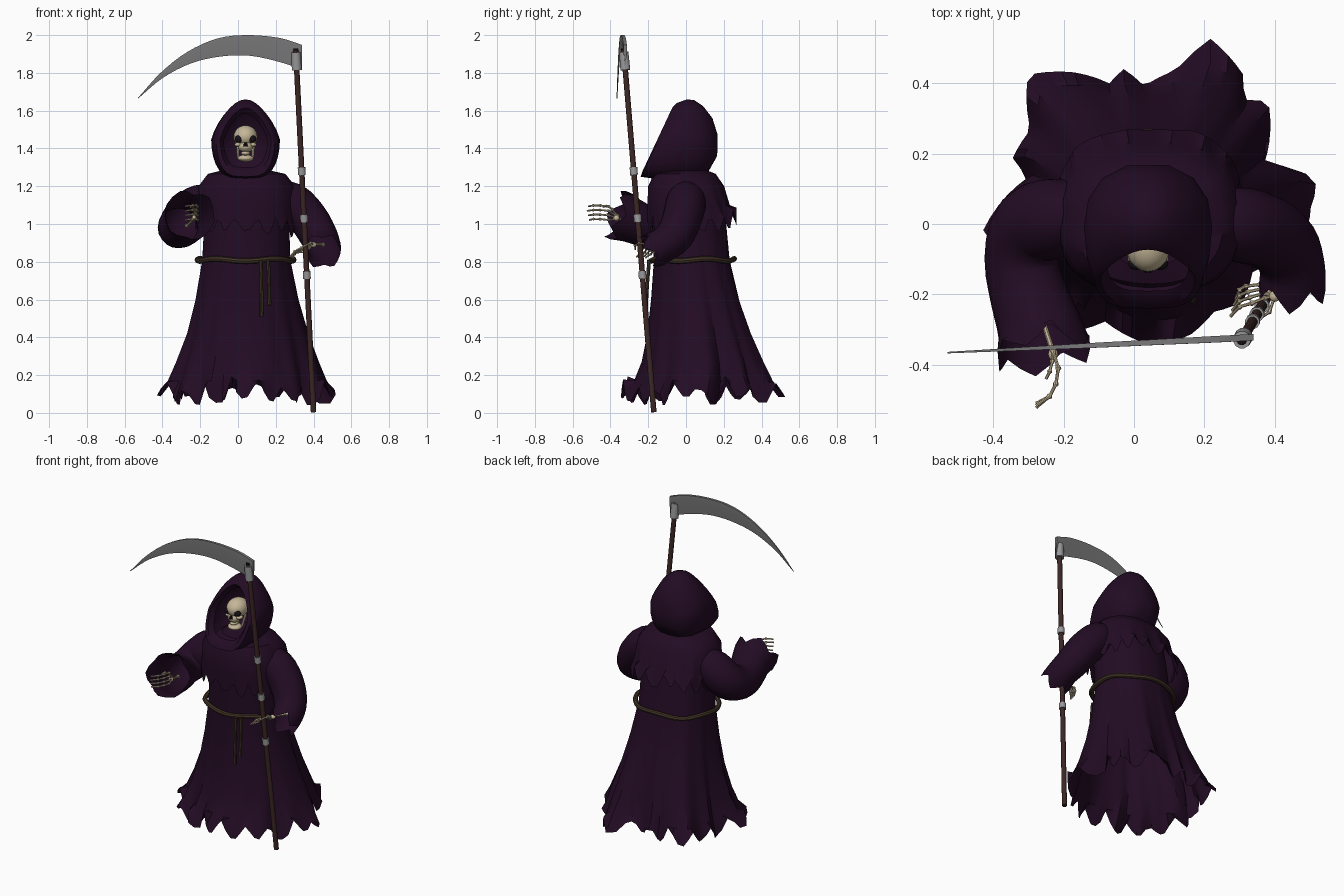
import bpy, bmesh, math, random
from mathutils import Vector, Matrix

if "Cube" in bpy.data.objects:
    bpy.data.objects.remove(bpy.data.objects["Cube"])

random.seed(4)


def material(name, rgb):
    m = bpy.data.materials.new(name)
    m.diffuse_color = (*rgb, 1)
    m.use_nodes = True
    m.node_tree.nodes["Principled BSDF"].inputs["Base Color"].default_value = m.diffuse_color
    return m


CLOTH = material("dark plum cloth", (0.0165, 0.0035, 0.0175))
BONE = material("aged bone", (0.56, 0.47, 0.31))
DARK = material("black hollow", (0.008, 0.005, 0.007))
WOOD = material("dark wood", (0.045, 0.02, 0.018))
STEEL = material("blade steel", (0.2, 0.195, 0.2))
BAND = material("pale steel", (0.32, 0.32, 0.33))
ROPE = material("brown rope", (0.055, 0.034, 0.02))


def finish(name, bm, mat, angle=40):
    bmesh.ops.recalc_face_normals(bm, faces=bm.faces)
    me = bpy.data.meshes.new(name)
    bm.to_mesh(me)
    bm.free()
    me.materials.append(mat)
    ob = bpy.data.objects.new(name, me)
    bpy.context.collection.objects.link(ob)
    bpy.ops.object.select_all(action='DESELECT')
    ob.select_set(True)
    bpy.context.view_layer.objects.active = ob
    bpy.ops.object.shade_smooth_by_angle(angle=math.radians(angle))
    return ob


def skin(name, rings, mat, cap_start=False, cap_end=False, loop=False, angle=40):
    """Bridge a list of equal closed rings."""
    bm = bmesh.new()
    rows = [[bm.verts.new(p) for p in r] for r in rings]
    n = len(rows[0])
    for a, b in zip(rows, rows[1:] + (rows[:1] if loop else [])):
        for i in range(n):
            j = (i + 1) % n
            bm.faces.new((a[i], a[j], b[j], b[i]))
    if cap_start:
        bm.faces.new(rows[0])
    if cap_end:
        bm.faces.new(rows[-1])
    return finish(name, bm, mat, angle)


def smooth(pts, k=3):
    """Catmull-Rom refinement of points of any size."""
    p = [Vector(q) for q in pts]
    p = [2 * p[0] - p[1]] + p + [2 * p[-1] - p[-2]]
    out = []
    for a, b, c, d in zip(p, p[1:], p[2:], p[3:]):
        for s in range(k):
            t = s / k
            out.append(0.5 * (2 * b + (c - a) * t + (2 * a - 5 * b + 4 * c - d) * t * t
                              + (3 * b - a - 3 * c + d) * t ** 3))
    return out + [p[-2]]


def teeth(n, period, depth):
    """Ragged hem offsets, lowest at each tip."""
    out = []
    for i in range(n):
        if i % period == 0:
            low = random.uniform(0, depth * 0.35)
        tri = abs(i % period / period * 2 - 1)
        out.append(low + tri * depth * random.uniform(0.6, 1))
    return out


def tube(name, pts, mat, n=8, caps=True, ragged=None):
    """Sweep a circle along (x, y, z, radius) points."""
    c = [Vector(p[:3]) for p in pts]
    rings, prev, nrm = [], None, None
    for i, p in enumerate(pts):
        t = (c[min(i + 1, len(c) - 1)] - c[max(i - 1, 0)]).normalized()
        nrm = t.orthogonal().normalized() if prev is None else prev.rotation_difference(t) @ nrm
        prev, bi = t, t.cross(nrm)
        rings.append([c[i] + p[3] * (nrm * math.cos(a) + bi * math.sin(a))
                      for a in (2 * math.pi * k / n for k in range(n))])
    if ragged:
        rings[-1] = [v + t * (0.05 - h) for v, h in zip(rings[-1], ragged)]
    return skin(name, rings, mat, caps, caps)


# Plan of the deep skirt folds: angle in degrees, radius
FOLDS = [(-7, .47), (6, .485), (16, .35), (38, .44), (45, .39), (52, .445), (68, .487), (77, .37), (91, .315),
         (100, .37), (108, .34), (120, .41), (134, .484), (150, .38), (164, .395), (171, .34), (193, .48),
         (205, .41), (218, .45), (230, .38), (244, .43), (252, .38), (272, .43), (287, .42), (300, .385),
         (312, .41), (325, .37), (338, .45), (353, .47)]


def fold(a):
    d = math.degrees(a)
    for (a0, r0), (a1, r1) in zip(FOLDS, FOLDS[1:]):
        if a0 <= d <= a1:
            return (r0 + (r1 - r0) * (d - a0) / (a1 - a0)) / .43 - 1
    return 0.09


def oval(z, xl, xr, yf, yb, n, amp=0.0, lift=None, power=1.0):
    """Horizontal cloth ring with folds and an optional ragged lift."""
    ring = []
    for i in range(n):
        a = 2 * math.pi * i / n
        s = 1 + amp * fold(a)
        f = [math.copysign(abs(v) ** power, v) * s for v in (math.cos(a), math.sin(a))]
        ring.append(((xl + xr) / 2 + (xr - xl) / 2 * f[0], (yf + yb) / 2 + (yb - yf) / 2 * f[1],
                     z + (lift[i] if lift else 0)))
    return ring


# Robe: folded skirt and torso with ragged hem
N = 90
robe = [(1.25, -.13, .22, -.14, .13, 0), (1.18, -.17, .26, -.18, .18, 0), (1.0, -.18, .27, -.18, .215, .05),
        (.81, -.19, .275, -.17, .235, .08), (.6, -.225, .315, -.185, .29, .18), (.42, -.265, .36, -.205, .35, .35),
        (.27, -.315, .405, -.235, .41, .55), (.17, -.35, .435, -.275, .45, .75)]
rings = [oval(*r[:5], N, r[5], power=.92) for r in robe]
rings.append(oval(.02, -.395, .465, -.345, .505, N, 1, teeth(N, 5, .14)))
skin("robe", rings, CLOTH, angle=30)

# Shoulder cape with ragged edge
cape = [(1.285, -.08, .16, -.12, .11), (1.265, -.16, .25, -.17, .16), (1.2, -.21, .3, -.2, .205),
        (1.1, -.22, .31, -.205, .235)]
rings = [oval(*r, N, .06, power=.85) for r in cape]
lift = [h + .05 * max(0, math.sin(2 * math.pi * i / N)) for i, h in enumerate(teeth(N, 5, .11))]
rings.append(oval(.915, -.225, .315, -.205, .275, N, .12, lift, .8))
skin("shoulder_cape", rings, CLOTH)

# Hood: teardrop rings from the inner lip, over the rim, to the back
hood = [(.115, 1.585, 1.30, -.045, -.19), (.135, 1.615, 1.28, -.073, -.23),
        (.155, 1.64, 1.25, -.05, -.24), (.175, 1.66, 1.24, .005, -.17), (.182, 1.655, 1.24, .045, -.06),
        (.17, 1.625, 1.25, .09, .05), (.13, 1.56, 1.28, .14, .12), (.06, 1.47, 1.36, .168, .165)]
rings = []
for w, zt, zb, yt, yb in hood:
    ring = []
    for k in range(28):
        a = 2 * math.pi * k / 28
        co, si = math.cos(a), math.sin(a)
        x = w * math.copysign(abs(si) ** (1 if co > 0 else .55), si) * (1 - .3 * max(co, 0))
        ring.append((.04 + x, yb + (yt - yb) * (1 + co) / 2, zb + (zt - zb) * (1 + co) / 2))
    rings.append(ring)
skin("hood", rings, CLOTH, False, True, angle=50)

# Wide sleeves with ragged cuffs
sleeves = {
    "right_sleeve": [(-.12, .02, 1.15, .07), (-.21, .02, 1.1, .11), (-.29, -.01, 1.02, .115),
                     (-.32, -.1, .98, .105), (-.30, -.2, .985, .11), (-.27, -.29, 1.02, .12),
                     (-.257, -.355, 1.045, .135)],
    "left_sleeve": [(.18, .0, 1.16, .07), (.28, .0, 1.12, .105), (.37, -.02, 1.03, .105), (.425, -.06, .94, .1),
                    (.45, -.12, .89, .093), (.45, -.175, .86, .095)]}
for name, pts in sleeves.items():
    tube(name, smooth(pts), CLOTH, 20, False, teeth(20, 4, .07))

# Rope belt and hanging ends
belt = oval(.81, -.215, .295, -.185, .255, 40, power=.92)
rings = []
for i, p in enumerate(belt):
    out = Vector((p[0] - .04, p[1] - .03, 0)).normalized()
    mid = Vector(p) + Vector((0, 0, .006 * math.sin(2 * math.pi * i * 5 / 40)))
    rings.append([mid + .015 * (out * math.cos(a) + Vector((0, 0, math.sin(a))))
                  for a in (math.pi * k / 4 for k in range(8))])
skin("rope_belt", rings, ROPE, loop=True)
for name, x, end in (("rope_end_long", .12, .51), ("rope_end_short", .16, .57)):
    tube(name, [(x, -.195, .81, .01), (x + .004, -.205, .68, .009), (x + .006, -.216, end, .011)], ROPE)


def ball(name, loc, scale, mat):
    bm = bmesh.new()
    bmesh.ops.create_uvsphere(bm, u_segments=20, v_segments=14, radius=1,
                              matrix=Matrix.Translation(loc) @ Matrix.Diagonal((*scale, 1)))
    return finish(name, bm, mat, 60)


# Skull
ball("cranium", (.04, -.06, 1.462), (.064, .076, .06), BONE)
ball("upper_jaw", (.04, -.09, 1.41), (.04, .046, .032), BONE)
ball("teeth_row", (.04, -.092, 1.375), (.024, .036, .014), BONE)
ball("lower_jaw", (.04, -.09, 1.348), (.043, .042, .019), BONE)
for side, s in (("right", -1), ("left", 1)):
    ball(side + "_eye_socket", (.04 + s * .034, -.113, 1.45), (.023, .018, .02), DARK)
    ball(side + "_cheekbone", (.04 + s * .038, -.095, 1.42), (.02, .025, .012), BONE)
    tube(side + "_jaw_branch", [(.04 + s * .038, -.07, 1.35, .007), (.04 + s * .042, -.035, 1.42, .008)], BONE)
    tube(side + "_nose_hollow", [(.04 + s * .006, -.131, 1.41, .008), (.04 + s * .003, -.13, 1.432, .004)], DARK)


def bone_chain(name, pts, r):
    """Linked bones that swell at each joint."""
    out = []
    for a, b in zip(pts, pts[1:]):
        a, b = Vector(a), Vector(b)
        out += [(*a.lerp(b, t), r * k) for t, k in ((0, 1), (.2, .55), (.8, .55))]
    out.append((*pts[-1], r * .6))
    tube(name, out, BONE, 7)


# Open hand, fingers fanned one above the other
bone_chain("right_forearm_bone", [(-.27, -.24, .99), (-.235, -.35, 1.025)], .013)
ball("right_wrist", (-.23, -.37, 1.032), (.014, .018, .016), BONE)
for i in range(4):
    z = 1.022 + .024 * i
    bone_chain(f"right_finger_{i + 1}", [(-.23, -.36, 1.025 + .006 * i), (-.215, -.41, z), (-.222, -.455, z + .004),
                                         (-.24, -.49, z + .004), (-.278, -.522 + .006 * abs(i - 2), z)], .0085)
bone_chain("right_thumb", [(-.23, -.365, 1.04), (-.232, -.39, 1.08), (-.24, -.42, 1.095), (-.25, -.44, 1.09)], .008)

# Scythe: shaft, bands, socket, blade
foot, head = Vector((.4, -.17, 0)), Vector((.306, -.33, 1.92))


def along(z, r):
    return (*foot.lerp(head, z / 1.92), r)


tube("scythe_shaft", [along(.004, .015), along(1.92, .015)], WOOD, 12)
for i, z in enumerate((.73, 1.03, 1.28)):
    tube(f"shaft_band_{i + 1}", [along(z - .02, .021), along(z + .02, .021)], BAND, 12)
tube("blade_socket", [along(1.815, .027), along(1.91, .025)], BAND, 12)
tube("socket_cap", [along(1.91, .014), along(1.93, .012)], DARK, 8)
edges = [(.34, 1.948, .34, 1.815), (.22, 1.985, .24, 1.852), (.05, 2.0, .07, 1.89), (-.11, 1.982, -.09, 1.887),
         (-.27, 1.91, -.25, 1.85), (-.41, 1.8, -.4, 1.772), (-.53, 1.667, -.529, 1.664)]
rings = []
for xt, zt, xb, zb in smooth(edges, 4):
    y = -.322 - (.34 - xt) * .05
    th = .002 + .007 * (zt - zb) / .13
    xm, zm = xt * .75 + xb * .25, zt * .75 + zb * .25
    rings.append([(xt, y - th, zt), (xm, y - th, zm), (xb, y, zb), (xm, y + th, zm), (xt, y + th, zt)])
skin("scythe_blade", rings, STEEL, True, True, angle=25)

# Gripping hand curled about the shaft
bone_chain("left_forearm_bone", [(.45, -.12, .89), (.405, -.2, .895)], .013)
ball("left_wrist", (.4, -.205, .89), (.016, .016, .014), BONE)
for i in range(4):
    d = .016 * i
    bone_chain(f"left_finger_{i + 1}", [(.4, -.205, .89), (.372 - d * .3, -.21 + d * .8, .888 - d * .8),
                                        (.335 - d * .4, -.225 + d, .875 - d * .5),
                                        (.3, -.235 + d, .855 - d * .3),
                                        (.275 + d * .3, -.262 + d, .826 - d * .1)], .0085)
bone_chain("left_thumb", [(.4, -.205, .89), (.385, -.25, .9), (.355, -.27, .885), (.325, -.268, .865)], .008)
